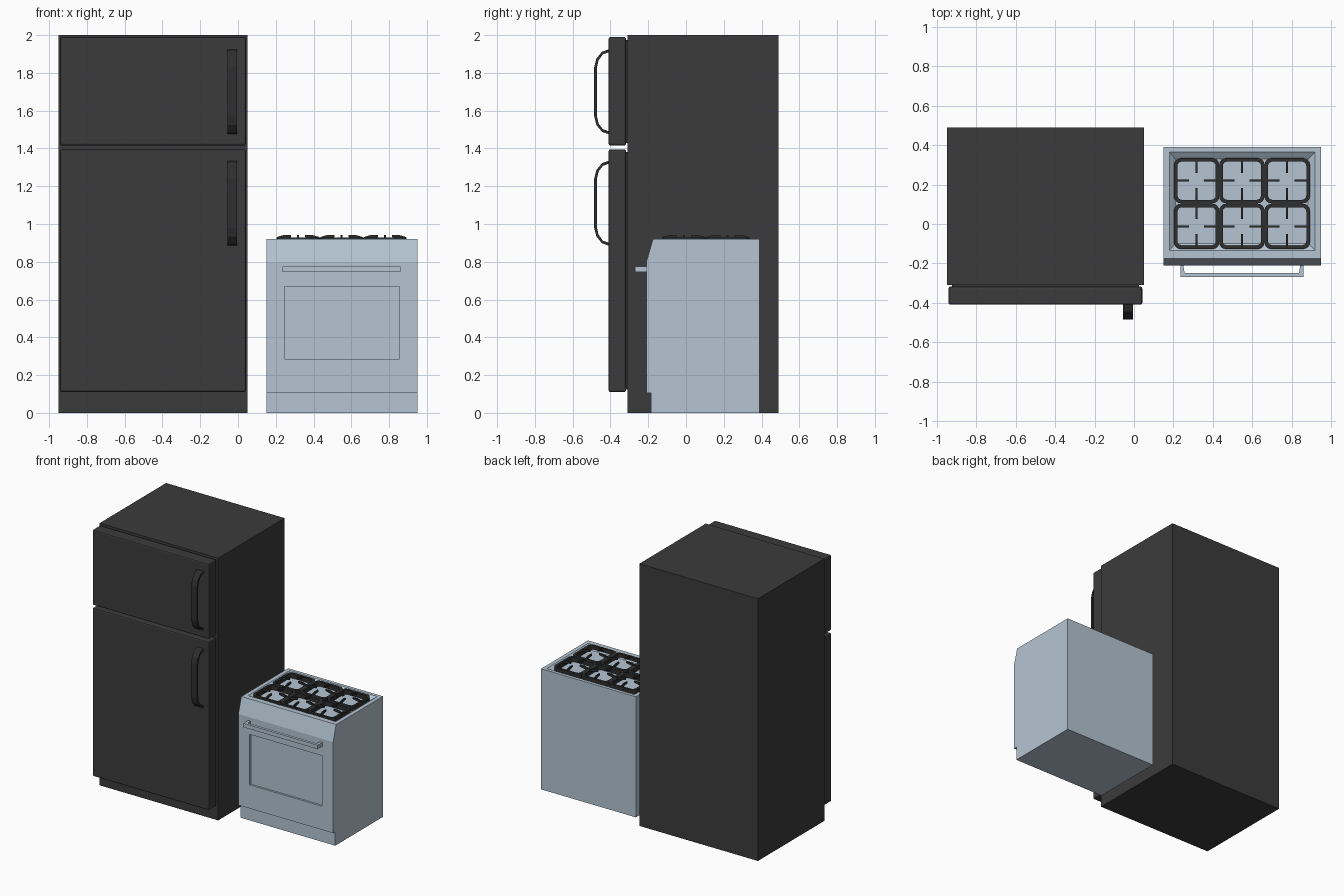
import bpy, bmesh, math
from mathutils import Matrix, Vector

if "Cube" in bpy.data.objects:
    bpy.data.objects.remove(bpy.data.objects["Cube"])


def material(name, rgb):
    m = bpy.data.materials.new(name)
    m.diffuse_color = (*rgb, 1)
    m.use_nodes = True
    m.node_tree.nodes["Principled BSDF"].inputs["Base Color"].default_value = m.diffuse_color
    return m


CHARCOAL = material("charcoal", (0.044, 0.044, 0.044))
BLACK = material("cast_black", (0.028, 0.028, 0.028))
STEEL = material("pale_blue_steel", (0.46, 0.56, 0.65))


def finish(name, bm, mat):
    bmesh.ops.recalc_face_normals(bm, faces=bm.faces)
    me = bpy.data.meshes.new(name)
    bm.to_mesh(me)
    bm.free()
    ob = bpy.data.objects.new(name, me)
    bpy.context.collection.objects.link(ob)
    if mat:
        me.materials.append(mat)
    return ob


def box(name, lo, hi, mat, bevel=0):
    bm = bmesh.new()
    lo, hi = Vector(lo), Vector(hi)
    bmesh.ops.create_cube(bm, size=1)
    for v in bm.verts:
        v.co = Vector([lo[i] if v.co[i] < 0 else hi[i] for i in range(3)])
    if bevel:
        bmesh.ops.bevel(bm, geom=bm.edges[:], offset=bevel, segments=2,
                        profile=0.5, affect='EDGES')
    return finish(name, bm, mat)


def add_prism(bm, points, shift):
    """Extrude a polygon of 3D points along the shift vector."""
    f = bm.faces.new([bm.verts.new(p) for p in points])
    r = bmesh.ops.extrude_face_region(bm, geom=[f])
    vs = [g for g in r['geom'] if isinstance(g, bmesh.types.BMVert)]
    bmesh.ops.translate(bm, vec=shift, verts=vs)
    return vs


def prism(name, points, shift, mat):
    bm = bmesh.new()
    add_prism(bm, points, shift)
    return finish(name, bm, mat)


def cut(ob, cutter):
    """Subtract the cutter from the object, then discard the cutter."""
    mod = ob.modifiers.new("cut", 'BOOLEAN')
    mod.operation, mod.solver, mod.object = 'DIFFERENCE', 'EXACT', cutter
    deps = bpy.context.evaluated_depsgraph_get()
    me = bpy.data.meshes.new_from_object(ob.evaluated_get(deps))
    ob.modifiers.clear()
    ob.data = me
    bpy.data.objects.remove(cutter)


# Refrigerator cabinet, doors, seals and handles
box("fridge_cabinet", (-0.95, -0.31, 0), (0.05, 0.49, 2), CHARCOAL)
HALF_OUT = [(-0.405, 0.226), (-0.445, 0.212), (-0.475, 0.175), (-0.486, 0.13)]
HALF_IN = [(-0.405, 0.211), (-0.44, 0.198), (-0.463, 0.167), (-0.472, 0.126)]
for name, z0, z1, hz in (("fridge", 0.11, 1.395, 1.11),
                         ("freezer", 1.415, 1.99, 1.70)):
    box(name + "_door", (-0.942, -0.41, z0), (0.042, -0.317, z1), CHARCOAL, 0.01)
    box(name + "_seal", (-0.925, -0.32, z0 + 0.015), (0.025, -0.305, z1 - 0.015), CHARCOAL)
    outer = HALF_OUT + [(y, -z) for y, z in reversed(HALF_OUT)]
    inner = HALF_IN + [(y, -z) for y, z in reversed(HALF_IN)]
    prism(name + "_handle", [(-0.055, y, hz + z) for y, z in outer + inner[::-1]],
          (0.05, 0, 0), BLACK)

# Stove body with toe recess and sloped control panel
PROFILE = [(-0.185, 0), (0.39, 0), (0.39, 0.92), (-0.175, 0.92),
           (-0.21, 0.8), (-0.21, 0.105), (-0.185, 0.105)]
stove = prism("stove_body", [(0.15, y, z) for y, z in PROFILE], (0.8, 0, 0), STEEL)
cut(stove, box("window_cutter", (0.245, -0.3, 0.285), (0.855, -0.195, 0.67), None))

# Sunken cooktop with sloping sides
bm = bmesh.new()
top = add_prism(bm, [(0.21, -0.10, 0.895), (0.885, -0.10, 0.895),
                     (0.885, 0.33, 0.895), (0.21, 0.33, 0.895)], (0, 0, 0.025))
for v in top:
    v.co.x = 0.18 if v.co.x < 0.5 else 0.92
    v.co.y = -0.135 if v.co.y < 0.1 else 0.365
more = [f for f in bm.faces if all(v in top for v in f.verts)]
r = bmesh.ops.extrude_face_region(bm, geom=more)
bmesh.ops.delete(bm, geom=more, context='FACES_ONLY')
bmesh.ops.translate(bm, vec=(0, 0, 0.05),
                    verts=[g for g in r['geom'] if isinstance(g, bmesh.types.BMVert)])
cut(stove, finish("cooktop_cutter", bm, None))

# Oven door handle
HANDLE = [(0.235, -0.205), (0.235, -0.27), (0.86, -0.27), (0.86, -0.205),
          (0.845, -0.205), (0.838, -0.25), (0.257, -0.25), (0.25, -0.205)]
prism("oven_handle", [(x, y, 0.745) for x, y in HANDLE], (0, 0, 0.03), STEEL)


def rounded_square(half, r, segments=4):
    pts = []
    for q in range(4):
        for i in range(segments + 1):
            a = math.radians(90 * q + 90 * i / segments)
            sx, sy = ((1, 1), (-1, 1), (-1, -1), (1, -1))[q]
            pts.append((sx * (half - r) + r * math.cos(a), sy * (half - r) + r * math.sin(a)))
    return pts


def grate(name, cx, cy):
    bm = bmesh.new()
    # rounded frame
    rings = [[bm.verts.new((x, y, z)) for x, y in rounded_square(h, r)]
             for h, r, z in ((0.115, 0.035, 0.894), (0.115, 0.035, 0.929),
                             (0.097, 0.022, 0.929), (0.097, 0.022, 0.894))]
    n = len(rings[0])
    for k in range(4):
        a, b = rings[k], rings[(k + 1) % 4]
        for i in range(n):
            j = (i + 1) % n
            bm.faces.new((a[i], a[j], b[j], b[i]))
    # four fingers pointing at the burner
    finger = [(0.112, 0.915), (0.112, 0.931), (0.075, 0.942), (0.038, 0.942), (0.038, 0.93)]
    for q in range(4):
        m = Matrix.Rotation(math.pi / 2 * q, 4, 'Z')
        add_prism(bm, [m @ Vector((x, -0.005, z)) for x, z in finger],
                  m @ Vector((0, 0.01, 0)))
    bmesh.ops.translate(bm, vec=(cx, cy, 0), verts=bm.verts)
    finish(name, bm, BLACK)


# Six burner grates
for col in range(3):
    for row in range(2):
        grate(f"burner_grate_{col + 1}_{row + 1}", 0.318 + 0.23 * col, -0.012 + 0.232 * row)
